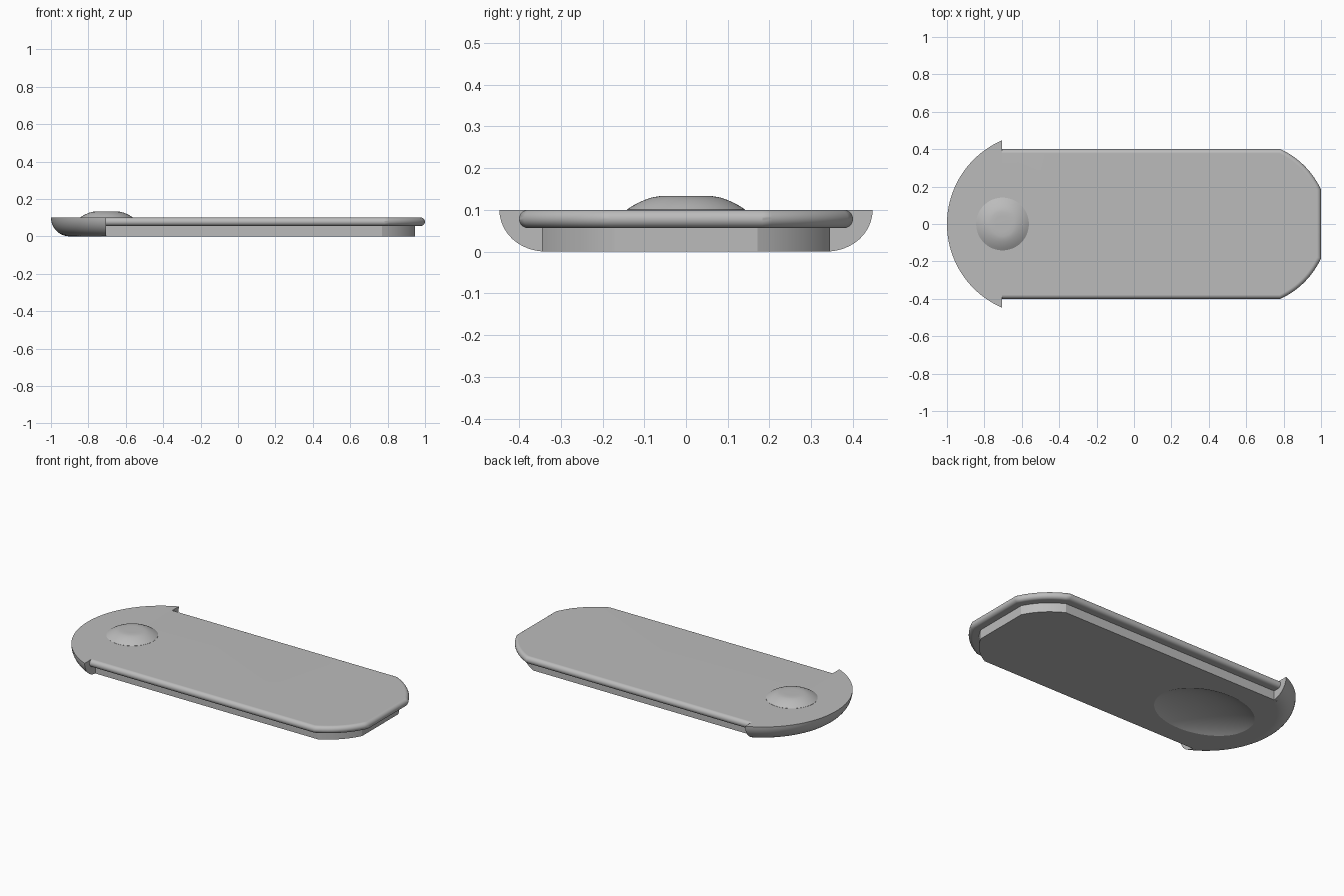
import bpy, bmesh, math

scene = bpy.context.scene
if "Cube" in bpy.data.objects:
    bpy.data.objects.remove(bpy.data.objects["Cube"], do_unlink=True)

grey = bpy.data.materials.new("plain grey")
grey.use_nodes = True
grey.diffuse_color = (0.5, 0.5, 0.5, 1)
grey.node_tree.nodes["Principled BSDF"].inputs["Base Color"].default_value = (0.5, 0.5, 0.5, 1)


def finish(bm, name):
    bmesh.ops.recalc_face_normals(bm, faces=bm.faces)
    mesh = bpy.data.meshes.new(name)
    bm.to_mesh(mesh)
    bm.free()
    mesh.materials.append(grey)
    ob = bpy.data.objects.new(name, mesh)
    scene.collection.objects.link(ob)
    return ob


def loft(bm, rings):
    """Skin equal-length rings of points and close both ends."""
    rows = [[bm.verts.new(p) for p in ring] for ring in rings]
    n = len(rows[0])
    for low, high in zip(rows, rows[1:]):
        for i in range(n):
            j = (i + 1) % n
            bm.faces.new((low[i], low[j], high[j], high[i]))
    bm.faces.new(rows[0])
    bm.faces.new(rows[-1])


def lathe(bm, profile, cx, n):
    turns = [2 * math.pi * i / n for i in range(n)]
    loft(bm, [[(cx + r * math.cos(t), r * math.sin(t), z) for t in turns]
              for r, z in profile])


def outline(d, z, steps=12):
    """Lid outline inset by d: straight sides, curved shoulders, flat tip."""
    r, cx, back = 0.44 - d, 0.6, -0.73
    a0, a1 = math.acos((1 - d - cx) / r), math.asin((0.4 - d) / r)
    angles = [a0 + (a1 - a0) * i / steps for i in range(steps + 1)]
    half = [(cx + r * math.cos(a), r * math.sin(a)) for a in angles]
    half.append((back, 0.4 - d))
    return ([(x, y, z) for x, y in half] +
            [(x, -y, z) for x, y in reversed(half)])


def combine(target, other, operation):
    mod = target.modifiers.new(operation, "BOOLEAN")
    mod.operation, mod.solver, mod.object = operation, "EXACT", other
    bpy.context.view_layer.objects.active = target
    bpy.ops.object.modifier_apply(modifier=mod.name)
    bpy.data.objects.remove(other, do_unlink=True)


def smooth(ob, degrees):
    bpy.ops.object.select_all(action="DESELECT")
    ob.select_set(True)
    bpy.context.view_layer.objects.active = ob
    bpy.ops.object.shade_smooth_by_angle(angle=math.radians(degrees))
    mod = ob.modifiers.new("even shading", "WEIGHTED_NORMAL")
    mod.keep_sharp = True


# Rounded end cap: turned bowl edge, cut off straight
bm = bmesh.new()
arc = [math.pi / 2 * i / 12 for i in range(13)]
lathe(bm, [(0.387 + 0.1 * math.sin(a), 0.1 - 0.1 * math.cos(a)) for a in arc], -0.513, 128)
cut = bmesh.ops.bisect_plane(bm, geom=bm.verts[:] + bm.edges[:] + bm.faces[:],
                             plane_co=(-0.706, 0, 0), plane_no=(1, 0, 0), clear_outer=True)
bmesh.ops.holes_fill(bm, edges=[e for e in bm.edges if e.is_boundary])
lid = finish(bm, "sliding_lid")

# Narrower base under the plate
bm = bmesh.new()
loft(bm, [outline(0.055, 0), outline(0.055, 0.078)])
combine(lid, finish(bm, "lower_base"), "UNION")

# Plate with a fully rounded rim
bm = bmesh.new()
rim = 0.022
angles = [math.pi * (i / 12 - 0.5) for i in range(13)]
loft(bm, [outline(rim * (1 - math.cos(a)), 0.078 + rim * math.sin(a)) for a in angles])
combine(lid, finish(bm, "top_plate"), "UNION")

# Shallow oval dish in the underside
bm = bmesh.new()
bmesh.ops.create_uvsphere(bm, u_segments=64, v_segments=48, radius=1)
bmesh.ops.scale(bm, vec=(0.38, 0.28, 0.125), verts=bm.verts)
bmesh.ops.translate(bm, vec=(-0.5, 0, -0.075), verts=bm.verts)
combine(lid, finish(bm, "dish_cutter"), "DIFFERENCE")
smooth(lid, 25)

# Low domed button on top
bm = bmesh.new()
lathe(bm, [(0.141, 0.098), (0.141, 0.101), (0.127, 0.11), (0.112, 0.118), (0.096, 0.125),
           (0.08, 0.13), (0.065, 0.1325), (0.04, 0.1335)], -0.703, 64)
smooth(finish(bm, "button"), 35)
